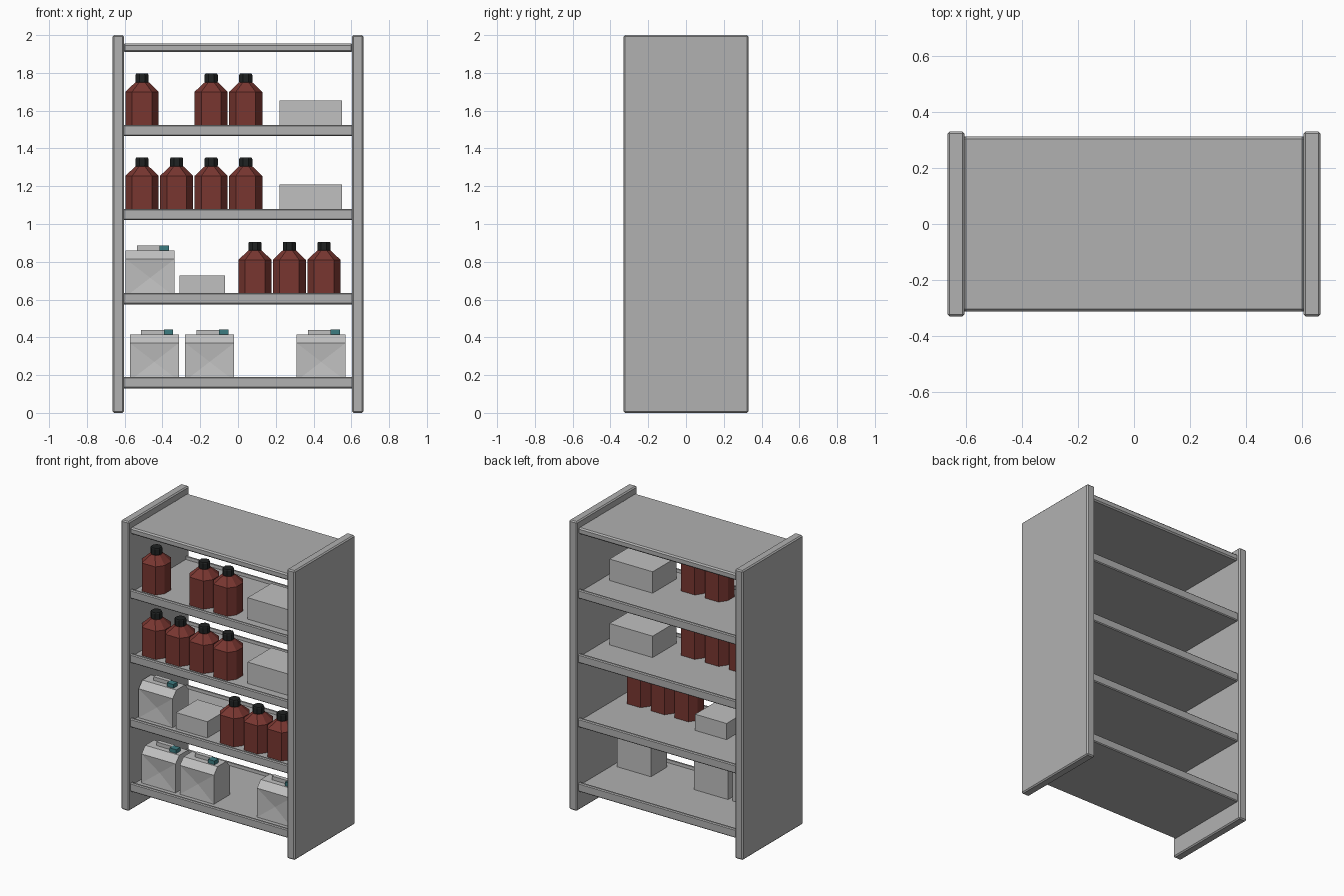
import bpy
import bmesh
import math

if "Cube" in bpy.data.objects:
    bpy.data.objects.remove(bpy.data.objects["Cube"], do_unlink=True)


def material(name, rgb):
    m = bpy.data.materials.new(name)
    m.use_nodes = True
    m.diffuse_color = (*rgb, 1)
    m.node_tree.nodes["Principled BSDF"].inputs["Base Color"].default_value = (*rgb, 1)
    return m


SHELF = material("shelf grey", (0.44, 0.44, 0.44))
CARTON = material("light grey", (0.53, 0.53, 0.53))
BROWN = material("red brown", (0.19, 0.037, 0.03))
BLACK = material("cap black", (0.014, 0.016, 0.016))
TEAL = material("cap teal", (0.045, 0.2, 0.22))


def finish(name, bm, mat, bevel=0):
    bmesh.ops.recalc_face_normals(bm, faces=bm.faces)
    me = bpy.data.meshes.new(name)
    bm.to_mesh(me)
    bm.free()
    me.materials.append(mat)
    ob = bpy.data.objects.new(name, me)
    bpy.context.collection.objects.link(ob)
    if bevel:
        mod = ob.modifiers.new("edge", "BEVEL")
        mod.width = bevel
        mod.segments = 1
    return ob


def box(name, x, y, z, mat, bevel=0):
    """Box from (low, high) pairs on each axis."""
    bm = bmesh.new()
    bmesh.ops.create_cube(bm, size=1)
    for v in bm.verts:
        v.co = [a if c < 0 else b for c, (a, b) in zip(v.co, (x, y, z))]
    return finish(name, bm, mat, bevel)


def extrude_x(name, profile, x0, x1, mat, dent=0):
    """Extrude a (y, z) profile along x; the first edge's face can be dented."""
    bm = bmesh.new()
    rings = [[bm.verts.new((x, y, z)) for y, z in profile] for x in (x0, x1)]
    n = len(profile)
    sides = []
    for i in range(n):
        j = (i + 1) % n
        sides.append(bm.faces.new((rings[0][i], rings[0][j], rings[1][j], rings[1][i])))
    for ring in rings:
        bm.faces.new(ring)
    if dent:
        centre = bmesh.ops.poke(bm, faces=[sides[0]])["verts"][0]
        centre.co.y += dent
    return finish(name, bm, mat)


def loft(name, levels, x, y, mat):
    """Stack cross-sections, each a list of points with a height, and close the ends."""
    bm = bmesh.new()
    rings = [[bm.verts.new((x + px, y + py, z)) for px, py in ring] for z, ring in levels]
    n = len(rings[0])
    for a, b in zip(rings, rings[1:]):
        for i in range(n):
            j = (i + 1) % n
            bm.faces.new((a[i], a[j], b[j], b[i]))
    bm.faces.new(rings[0])
    bm.faces.new(rings[-1])
    return finish(name, bm, mat)


def octagon(w, d, front, side):
    quarter = [(w, side), (front, d)]
    pts = quarter + [(-px, py) for px, py in reversed(quarter)]
    return pts + [(-px, -py) for px, py in pts]


def regular(r):
    return octagon(r, r, r * math.tan(math.pi / 8), r * math.tan(math.pi / 8))


# Upright side panels
for side, s in (("left", 1), ("right", -1)):
    box(side + "_panel", sorted((s * 0.604, s * 0.665)), (-0.33, 0.33), (0, 2), SHELF, 0.008)

# Top board
box("top_board", (-0.608, 0.608), (-0.312, 0.312), (1.91, 1.955), SHELF, 0.009)

# Shelves with a raised lip at front and back
FLOORS = [0.17 + 0.445 * i for i in range(4)]
DEPTH, LIP, EDGE = 0.312, 0.02, 0.006
for i, f in enumerate(FLOORS):
    half = [(DEPTH - EDGE, f - 0.04), (DEPTH, f - 0.04 + EDGE), (DEPTH, f + LIP - EDGE),
            (DEPTH - EDGE, f + LIP), (DEPTH - 0.018, f + LIP), (DEPTH - 0.02, f)]
    profile = half + [(-y, z) for y, z in reversed(half)]
    extrude_x(f"shelf_{i + 1}", profile, -0.606, 0.606, SHELF)


# Bottles: eight-sided body, sloped shoulder and dark cap
def bottle(x, floor):
    y = -0.165
    body = octagon(0.0875, 0.086, 0.052, 0.035)
    neck = regular(0.036)
    loft("bottle_body", [(floor, body), (floor + 0.195, body), (floor + 0.245, neck)], x, y, BROWN)
    loft("bottle_cap", [(floor + 0.235, regular(0.031)), (floor + 0.25, regular(0.035)),
                        (floor + 0.284, regular(0.035)), (floor + 0.291, regular(0.031))],
         x, y, BLACK)


# Canisters: sloped top edges, dented front, carry bar and small cap
def canister(x, floor):
    y0, y1, top, w = -0.235, -0.06, floor + 0.245, 0.13
    shoulder = floor + 0.2
    profile = [(y0, floor), (y0, shoulder), (y0 + 0.04, top),
               (y1 - 0.04, top), (y1, shoulder), (y1, floor)]
    extrude_x("canister_body", profile, x - w, x + w, CARTON, dent=0.012)
    box("canister_handle", (x - 0.07, x + 0.05), (-0.158, -0.128), (top, top + 0.025), CARTON)
    box("canister_cap", (x + 0.05, x + 0.1), (-0.185, -0.14), (top, top + 0.026), TEAL)


def carton(x0, x1, y0, y1, floor, height):
    box("carton", (x0, x1), (y0, y1), (floor, floor + height), CARTON)


# Goods on each shelf, from the bottom up
for x in (-0.443, -0.15, 0.44):
    canister(x, FLOORS[0])

canister(-0.465, FLOORS[1])
carton(-0.31, -0.07, -0.235, 0, FLOORS[1], 0.112)
for x in (0.09, 0.272, 0.455):
    bottle(x, FLOORS[1])

for x in (-0.508, -0.325, -0.142, 0.041):
    bottle(x, FLOORS[2])
for x in (-0.508, -0.142, 0.041):
    bottle(x, FLOORS[3])
for floor in FLOORS[2:]:
    carton(0.22, 0.55, -0.21, 0.05, floor, 0.148)
